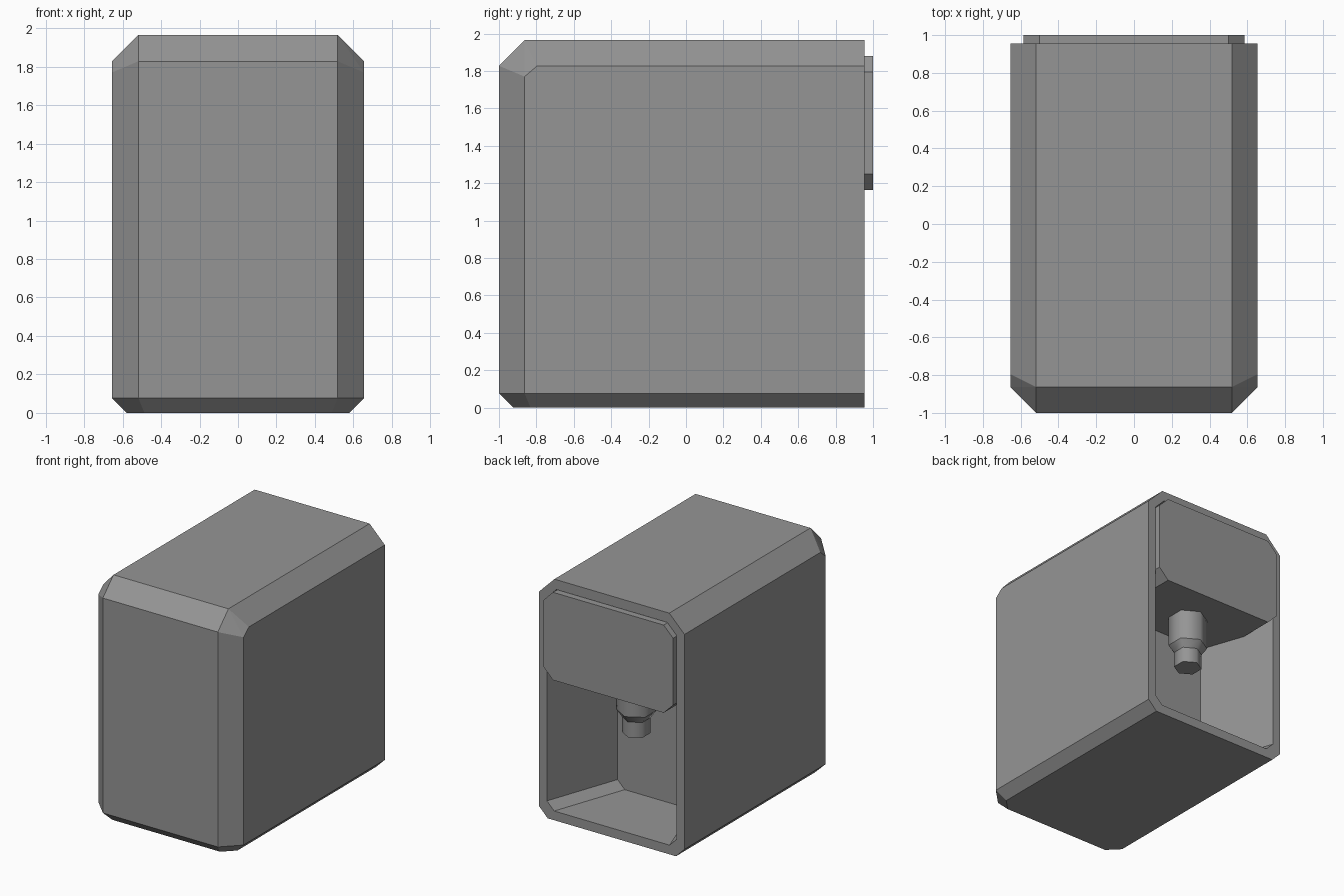
import bpy, bmesh, math
from mathutils import Vector

cube = bpy.data.objects.get("Cube")
if cube:
    bpy.data.objects.remove(cube, do_unlink=True)

grey = bpy.data.materials.new("mid_grey")
grey.use_nodes = True
grey.diffuse_color = (0.3, 0.3, 0.3, 1)
bsdf = next(n for n in grey.node_tree.nodes if n.type == 'BSDF_PRINCIPLED')
bsdf.inputs["Base Color"].default_value = grey.diffuse_color
bsdf.inputs["Roughness"].default_value = 0.7


def finish(bm, name):
    bmesh.ops.recalc_face_normals(bm, faces=bm.faces)
    mesh = bpy.data.meshes.new(name)
    bm.to_mesh(mesh)
    bm.free()
    mesh.materials.append(grey)
    obj = bpy.data.objects.new(name, mesh)
    bpy.context.collection.objects.link(obj)
    return obj


def loft(rings):
    """Closed solid through rings with equal point counts."""
    bm = bmesh.new()
    loops = [[bm.verts.new(p) for p in ring] for ring in rings]
    n = len(loops[0])
    for a, b in zip(loops, loops[1:]):
        for i in range(n):
            j = (i + 1) % n
            bm.faces.new((a[i], a[j], b[j], b[i]))
    bm.faces.new(loops[0])
    bm.faces.new(loops[-1])
    return bm


def section(y, half, low, high, cut_low, cut_high):
    """Rectangle in the xz plane with clipped corners."""
    right = [(half - cut_low, low), (half, low + cut_low),
             (half, high - cut_high), (half - cut_high, high)]
    points = right + [(-x, z) for x, z in reversed(right)]
    return [Vector((x, y, z)) for x, z in points]


# Casing: convex shell mirrored from one side, with a chamfered front
W, TOP, BACK, C, B = 0.655, 1.965, 0.955, 0.137, 0.077
inset = B * math.tan(math.pi / 8)
side = [
    (W - C, -1, B), (W - C, -1, TOP - C),
    (W, C - 1, B), (W, C - 1, 1.77),
    (W, -0.795, TOP - C), (W - C, C - 1, TOP),
    (W - C - inset, B - 1, 0), (W - B, C - 1 + inset, 0),
    (W, BACK, B), (W, BACK, TOP - C), (W - C, BACK, TOP), (W - B, BACK, 0),
]
bm = bmesh.new()
for x, y, z in side:
    for s in (-1, 1):
        bm.verts.new((s * x, y, z))
bmesh.ops.convex_hull(bm, input=bm.verts)
bmesh.ops.dissolve_limit(bm, angle_limit=math.radians(2), verts=bm.verts, edges=bm.edges)
casing = finish(bm, "casing")

# Recess: narrows toward its inner wall, open at the back
recess_shape = dict(low=0.075, high=1.885, cut_low=0.065, cut_high=0.085)
cutter = finish(loft([
    section(0.35, 0.372, **recess_shape),
    section(BACK, 0.585, **recess_shape),
    section(BACK + 0.1, 0.585, **recess_shape),
]), "recess_cutter")
cutter.hide_render = True
cutter.hide_set(True)
cut = casing.modifiers.new("recess", 'BOOLEAN')
cut.operation = 'DIFFERENCE'
cut.solver = 'EXACT'
cut.object = cutter
bpy.context.view_layer.update()
cut_mesh = bpy.data.meshes.new_from_object(
    casing.evaluated_get(bpy.context.evaluated_depsgraph_get()))
casing.modifiers.clear()
casing.data = cut_mesh
bpy.data.objects.remove(cutter, do_unlink=True)

# Head block: fills the upper recess and stands slightly proud of the back
finish(loft([section(y, 0.584, 1.165, 1.88, 0.085, 0.085) for y in (0.3, 1.0)]),
       "head_block")


# Nozzle: stepped six-sided spout under the head block
def hexagon(radius, z, y=0.64):
    return [Vector((radius * math.sin(i * math.pi / 3),
                    y + radius * math.cos(i * math.pi / 3), z)) for i in range(6)]


bm = loft([hexagon(r, z) for r, z in
           ((0.15, 1.2), (0.15, 0.92), (0.107, 0.86), (0.107, 0.735))])
for face in bm.faces:
    face.smooth = len(face.verts) == 4
for edge in bm.edges:
    a, b = edge.verts
    edge.smooth = abs(a.co.z - b.co.z) > 0.01
finish(bm, "nozzle")
